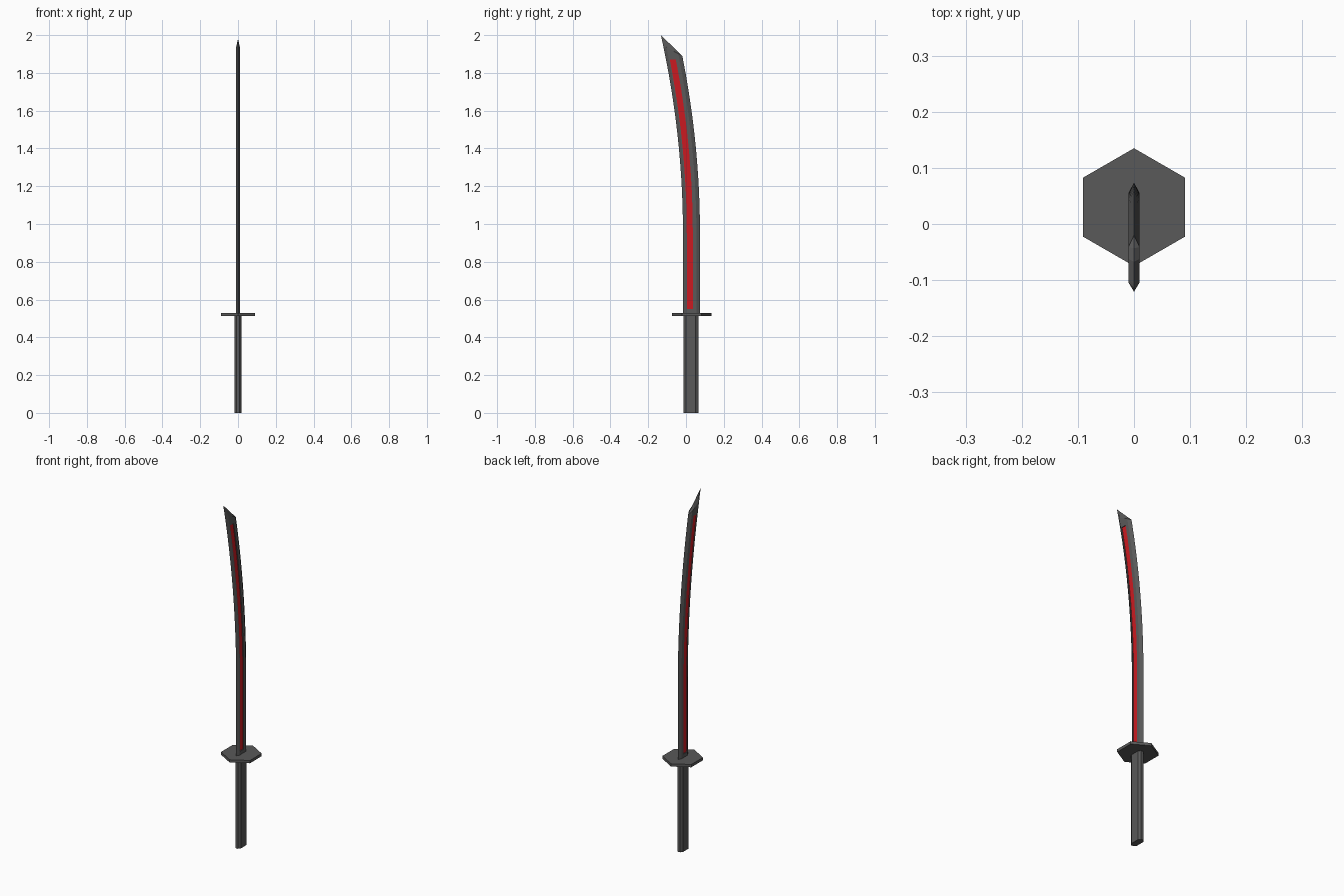
import bpy, bmesh, math

if "Cube" in bpy.data.objects:
    bpy.data.objects.remove(bpy.data.objects["Cube"])


def material(name, rgb):
    m = bpy.data.materials.new(name)
    m.diffuse_color = (*rgb, 1)
    m.use_nodes = True
    m.node_tree.nodes["Principled BSDF"].inputs["Base Color"].default_value = m.diffuse_color
    return m


STEEL = material("dark_steel", (0.1, 0.1, 0.1))
RED = material("red", (0.6, 0.01, 0.015))


def make_object(name, bm, *mats):
    bmesh.ops.recalc_face_normals(bm, faces=bm.faces[:])
    mesh = bpy.data.meshes.new(name)
    bm.to_mesh(mesh)
    bm.free()
    for m in mats:
        mesh.materials.append(m)
    ob = bpy.data.objects.new(name, mesh)
    bpy.context.collection.objects.link(ob)
    return ob


def prism(name, outline, z0, z1):
    bm = bmesh.new()
    base = bm.faces.new([bm.verts.new((x, y, z0)) for x, y in outline])
    ext = bmesh.ops.extrude_face_region(bm, geom=[base], use_keep_orig=True)
    top = [v for v in ext["geom"] if isinstance(v, bmesh.types.BMVert)]
    bmesh.ops.translate(bm, verts=top, vec=(0, 0, z1 - z0))
    return make_object(name, bm, STEEL)


# Handle: flattened octagonal grip
half = [(0.008, -0.039), (0.018, -0.025), (0.018, 0.025), (0.008, 0.039)]
grip = half + [(-x, y) for x, y in reversed(half)]
prism("handle", [(x, y + 0.026) for x, y in grip], 0, 0.515)

# Guard: hexagonal plate with corners along y
prism("guard", [(0.105 * math.sin(i * math.pi / 3), 0.03 + 0.105 * math.cos(i * math.pi / 3))
                for i in range(6)], 0.513, 0.529)

# Blade: one half-section swept along the curve, then mirrored in x
COLUMNS = [(0, -0.016), (0.01, -0.001), (0.01, 0.004),
           (0.01, 0.036), (0.01, 0.055), (0, 0.074)]
STEPS = 12


def bend(y, z):
    return y - 0.106 * max(0, z - 0.95) ** 2


heights = [0.52, 0.55] + [0.95 + 0.92 * i / STEPS for i in range(STEPS + 1)]
rows = [[(x, bend(y, z), z) for x, y in COLUMNS] for z in heights]
# slanted end: shoulder row, then the sharp rim
for base, slope, thick in ((1.935, 0.6, 1), (1.98, 1.222, 0)):
    rows.append([(x * thick, bend(y, base - slope * y), base - slope * y) for x, y in COLUMNS])

bm = bmesh.new()
grid = [[bm.verts.new(p) for p in row] for row in rows]
groove = []
for r in range(len(grid) - 1):
    for c in range(len(COLUMNS) - 1):
        f = bm.faces.new((grid[r][c], grid[r][c + 1], grid[r + 1][c + 1], grid[r + 1][c]))
        if c == 2 and 1 <= r < len(heights) - 1:
            groove.append(f)

# Recessed red groove down the blade side
ext = bmesh.ops.extrude_face_region(bm, geom=groove)
bmesh.ops.delete(bm, geom=[f for f in groove if f.is_valid], context='FACES')
floor = ext["geom"]
bmesh.ops.translate(bm, verts=[v for v in floor if isinstance(v, bmesh.types.BMVert)],
                    vec=(-0.004, 0, 0))
for f in floor:
    if isinstance(f, bmesh.types.BMFace):
        f.material_index = 1

blade = make_object("blade", bm, STEEL, RED)
mirror = blade.modifiers.new("mirror", 'MIRROR')
mirror.merge_threshold = 0.0005
